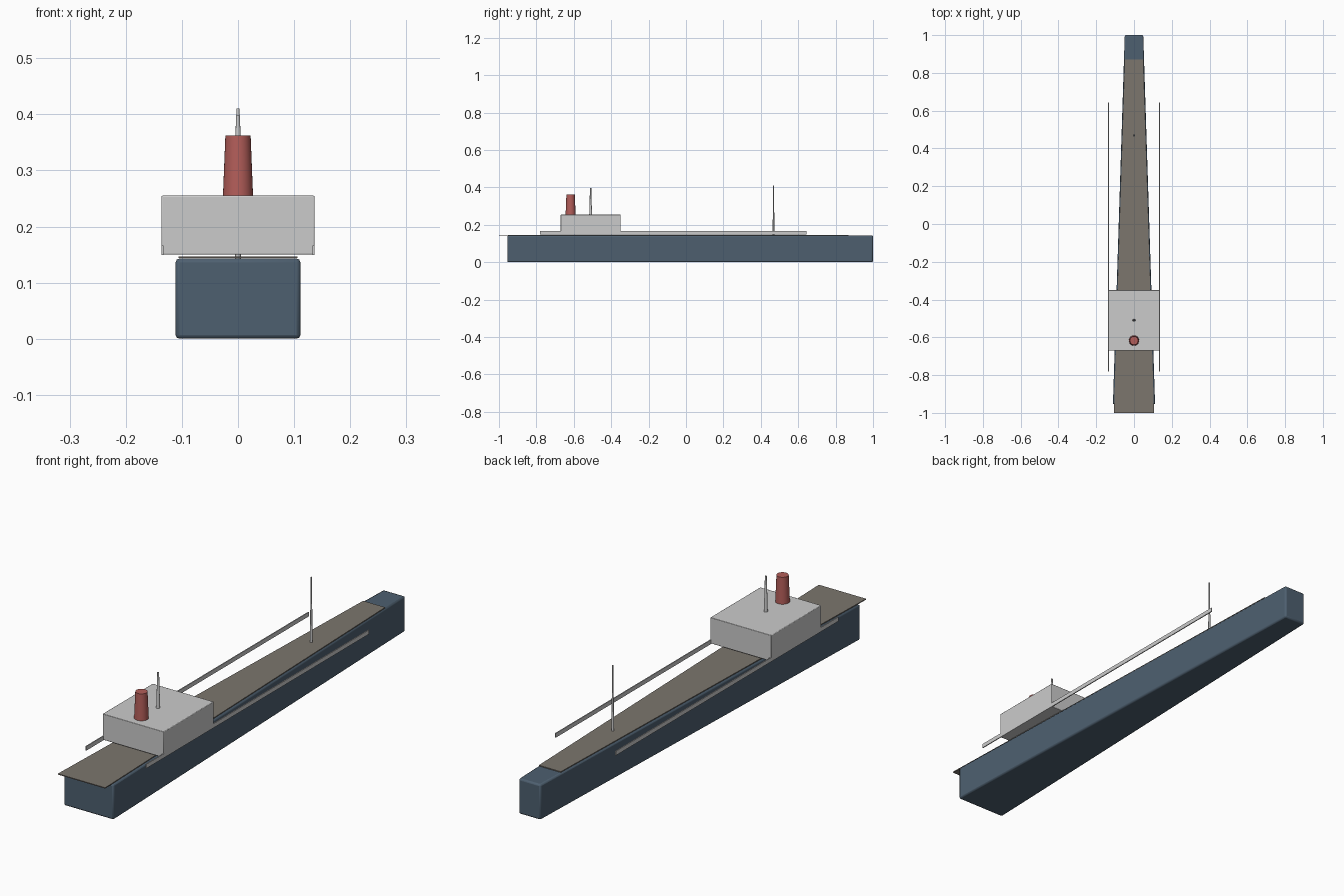
import bpy, bmesh
from math import radians

if "Cube" in bpy.data.objects:
    bpy.data.objects.remove(bpy.data.objects["Cube"])


def material(name, rgb):
    m = bpy.data.materials.new(name)
    m.diffuse_color = (*rgb, 1)
    m.use_nodes = True
    m.node_tree.nodes["Principled BSDF"].inputs["Base Color"].default_value = m.diffuse_color
    return m


def finish(name, bm, mat=None, bevel=0.0, segments=2):
    bmesh.ops.recalc_face_normals(bm, faces=bm.faces)
    me = bpy.data.meshes.new(name)
    bm.to_mesh(me)
    bm.free()
    ob = bpy.data.objects.new(name, me)
    bpy.context.collection.objects.link(ob)
    if mat:
        me.materials.append(mat)
    if bevel:
        b = ob.modifiers.new("soft_edges", 'BEVEL')
        b.width, b.segments = bevel, segments
    bpy.ops.object.select_all(action='DESELECT')
    ob.select_set(True)
    bpy.context.view_layer.objects.active = ob
    bpy.ops.object.shade_smooth_by_angle(angle=radians(35))
    return ob


def slab(name, stern, bow, y0, y1, z0, z1, mat=None, bevel=0.0, x=0.0):
    """Box with separate half widths at its two ends."""
    bm = bmesh.new()
    bmesh.ops.create_cube(bm, size=2)
    for v in bm.verts:
        sx, sy, sz = v.co
        half = bow if sy > 0 else stern
        v.co = (x + half * sx, y1 if sy > 0 else y0, z1 if sz > 0 else z0)
    return finish(name, bm, mat, bevel)


def post(name, y, z0, z1, r0, r1, sides=16, mat=None):
    bm = bmesh.new()
    bmesh.ops.create_cone(bm, cap_ends=True, segments=sides,
                          radius1=r0, radius2=r1, depth=z1 - z0)
    bmesh.ops.translate(bm, verts=bm.verts, vec=(0, y, (z0 + z1) / 2))
    return finish(name, bm, mat)


navy = material("hull_blue", (0.075, 0.115, 0.16))
brown = material("deck_brown", (0.20, 0.18, 0.155))
red = material("funnel_red", (0.45, 0.11, 0.10))

# Tapered hull and thin deck overhanging the stern
slab("hull", 0.1115, 0.049, -0.955, 1.0, 0.0, 0.143, navy, bevel=0.007)
slab("deck", 0.106, 0.049, -1.0, 0.87, 0.1435, 0.147, brown)

# Deckhouse
slab("deckhouse", 0.1365, 0.1365, -0.67, -0.35, 0.15, 0.255, bevel=0.002)

# Side rails
for side, s in (("left", -1), ("right", 1)):
    slab(side + "_rail", 0.002, 0.002, -0.78, 0.643, 0.149, 0.166, x=s * 0.1345)

# Funnel and masts
post("funnel", -0.617, 0.25, 0.362, 0.027, 0.0225, 32, red)
post("aft_mast", -0.51, 0.25, 0.398, 0.0075, 0.0035)
post("fore_mast", 0.468, 0.14, 0.41, 0.005, 0.0025)
